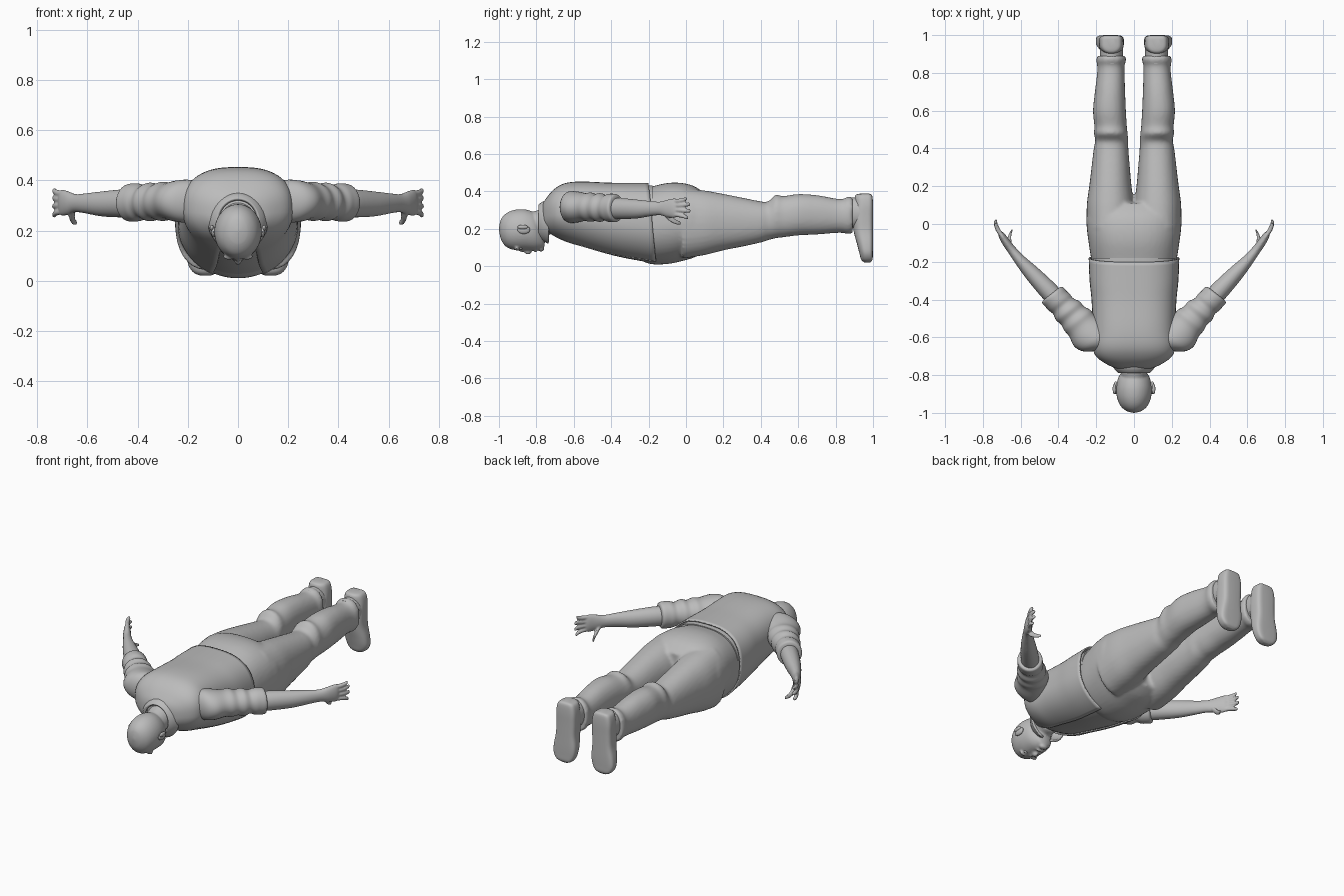
import bpy, bmesh, math
from mathutils import Vector

grey = bpy.data.materials.new("plain grey")
grey.diffuse_color = (0.5, 0.5, 0.5, 1)
X, Y, Z = Vector((1, 0, 0)), Vector((0, 1, 0)), Vector((0, 0, 1))


def smooth_rows(rows, steps):
    """Catmull-Rom interpolation between rows of numbers."""
    out = []
    for i in range(len(rows) - 1):
        a, b, c, d = (rows[max(i - 1, 0)], rows[i], rows[i + 1],
                      rows[min(i + 2, len(rows) - 1)])
        for s in range(steps):
            t = s / steps
            out.append([q + .5 * t * (r - p + t * (2 * p - 5 * q + 4 * r - w + t * (3 * (q - r) + w - p)))
                        for p, q, r, w in zip(a, b, c, d)])
    return out + [list(rows[-1])]


def loft(bm, rows, u=X, v=Z, n=32, steps=4, top=2, low=2, tilt=0, gap=None):
    """Rows are (x, y, z, radius along u, radius along v); gap leaves the low side open."""
    rings = []
    rows = smooth_rows(rows, steps)
    for k, (x, y, z, ru, rv) in enumerate(rows):
        ru, rv = max(ru, .001), max(rv, .001)
        a = 0
        if gap:
            f = k / (len(rows) - 1)
            a = math.asin(min(.9, (gap[0] + (gap[1] - gap[0]) * f) / ru))
        ring = []
        for i in range(n + 1 if gap else n):
            ang = -math.pi / 2 + a + (2 * math.pi - 2 * a) * i / n
            c, s = math.cos(ang), math.sin(ang)
            e = 2 / (top if s > 0 else low)
            p = (Vector((x, y, z)) + u * ru * math.copysign(abs(c) ** e, c)
                 + v * rv * math.copysign(abs(s) ** e, s))
            p.y -= tilt * s * k / len(rows)
            ring.append(bm.verts.new(p))
        rings.append(ring)
    for r, q in zip(rings, rings[1:]):
        m = len(r)
        for i in range(m - 1 if gap else m):
            bm.faces.new((r[i], r[(i + 1) % m], q[(i + 1) % m], q[i]))
    if not gap:
        bm.faces.new(rings[0])
        bm.faces.new(rings[-1])


def ball(bm, centre, size):
    r = bmesh.ops.create_uvsphere(bm, u_segments=20, v_segments=12, radius=1)
    for w in r["verts"]:
        w.co = Vector([c + a * s for c, a, s in zip(centre, w.co, size)])


def finish(name, bm, mirror=False, voxel=0, smooth=3, thick=0):
    bmesh.ops.recalc_face_normals(bm, faces=bm.faces)
    me = bpy.data.meshes.new(name)
    bm.to_mesh(me)
    bm.free()
    me.materials.append(grey)
    ob = bpy.data.objects.new(name, me)
    bpy.context.collection.objects.link(ob)
    bpy.ops.object.select_all(action='DESELECT')
    ob.select_set(True)
    bpy.context.view_layer.objects.active = ob
    if voxel:
        m = ob.modifiers.new("blend", 'REMESH')
        m.mode, m.voxel_size, m.use_smooth_shade = 'VOXEL', voxel, True
        m = ob.modifiers.new("soften", 'SMOOTH')
        m.iterations = smooth
    if thick:
        m = ob.modifiers.new("cloth", 'SOLIDIFY')
        m.thickness, m.offset = thick, 0
    if mirror:
        ob.modifiers.new("mirror", 'MIRROR').use_mirror_merge = False
    if voxel:
        me.shade_smooth()
    else:
        bpy.ops.object.shade_smooth_by_angle(angle=math.radians(45))
    return ob


def spans(rows, shrink=0):
    """(y, half width, low z, high z) to loft rows."""
    return [(0, y, (a + b) / 2, w - shrink, (b - a) / 2 - shrink) for y, w, a, b in rows]


# Jacket, open down the chest, and the shirt inside it
torso = [(-.765, .08, .19, .33), (-.745, .135, .18, .36), (-.70, .20, .15, .41), (-.64, .222, .12, .443),
         (-.55, .218, .09, .453), (-.40, .225, .047, .447), (-.30, .235, .025, .446), (-.18, .24, .004, .446)]
bm = bmesh.new()
loft(bm, spans(torso, .004), n=56, top=2.7, tilt=.022, gap=(.04, .10))
finish("jacket", bm, thick=.008)
bm = bmesh.new()
loft(bm, spans(torso, .014), n=48, top=2.7)
finish("shirt", bm)

# Trousers: hips and two legs blended together
bm = bmesh.new()
loft(bm, spans([(-.26, .20, .04, .41), (-.19, .225, .012, .425), (-.1, .24, .012, .445),
                (-.02, .25, .028, .445), (.05, .25, .05, .425), (.11, .22, .09, .38)]), n=48, top=2.5)
leg = [(-.02, .0, .25, .04, .42), (.1, .0, .25, .06, .405), (.2, .013, .237, .085, .387),
       (.3, .022, .225, .105, .367), (.4, .03, .213, .127, .347), (.44, .03, .205, .14, .347),
       (.48, .034, .212, .15, .382), (.52, .038, .21, .155, .375), (.6, .043, .217, .165, .386),
       (.7, .047, .207, .17, .38), (.8, .05, .195, .178, .362), (.84, .05, .195, .178, .36),
       (.865, .042, .2, .172, .372), (.89, .044, .198, .176, .37)]
for s in (1, -1):
    loft(bm, [(s * (a + b) / 2, y, (c + d) / 2, (b - a) / 2, (d - c) / 2) for y, a, b, c, d in leg],
         top=2.2, low=2.2)
finish("trousers", bm, voxel=.01, smooth=4)

# Shoes: ankle plus foot hanging toe down, flat sole at the end
bm = bmesh.new()
loft(bm, [(.12, .85, .285, .06, .08), (.12, .96, .285, .062, .085)])
loft(bm, [(.12, .955, .388, .02, .025), (.12, .95, .378, .05, .045), (.12, .95, .33, .063, .05),
          (.12, .945, .26, .064, .055), (.122, .948, .19, .064, .052), (.126, .957, .12, .073, .043),
          (.13, .963, .07, .07, .036), (.13, .967, .035, .05, .03), (.13, .97, .02, .02, .015)],
     u=X, v=Y, top=4.5, low=2.2)
finish("shoes", bm, mirror=True)

# Sleeves with soft folds and a rolled cuff
side = Vector((.78, -.62, 0))
bm = bmesh.new()
loft(bm, [(.15, -.635, .315, .06, .07), (.195, -.615, .317, .095, .085), (.235, -.585, .317, .103, .083),
          (.275, -.54, .317, .088, .074), (.30, -.51, .316, .088, .078), (.325, -.485, .314, .078, .07),
          (.35, -.46, .314, .08, .077), (.375, -.435, .313, .068, .066), (.395, -.415, .312, .071, .074),
          (.41, -.40, .312, .07, .076), (.432, -.376, .311, .069, .074), (.438, -.37, .311, .055, .058)],
     u=side)
finish("sleeves", bm, mirror=True)

# Bare forearms, palms, fingers and thumbs
bm = bmesh.new()
loft(bm, [(.40, -.41, .308, .05, .055), (.46, -.345, .308, .05, .056), (.54, -.26, .306, .042, .05),
          (.60, -.195, .308, .031, .041), (.645, -.14, .309, .024, .036), (.675, -.10, .309, .022, .046),
          (.70, -.062, .311, .018, .052), (.71, -.045, .311, .01, .045)], u=side)
for i, (z, tip) in enumerate([(.349, .005), (.325, .022), (.3, .024), (.274, .012)]):
    zt = z + (.012, .006, -.004, -.014)[i]
    loft(bm, [(.69, -.075, z, .01, .01), (.715, -.04, z, .0125, .0125),
              (.73, -.01, (z + zt) / 2, .0115, .0115), (.733, tip - .006, zt, .01, .01),
              (.733, tip, zt, .004, .004)], n=12, u=side)
loft(bm, [(.655, -.12, .295, .014, .018), (.662, -.09, .262, .016, .018), (.658, -.06, .24, .013, .014),
          (.648, -.035, .231, .011, .011), (.645, -.027, .229, .004, .004)], n=12, u=side)
finish("forearms_and_hands", bm, mirror=True, voxel=.005, smooth=2)

# Head facing down, with neck, brow, nose, lips and chin
bm = bmesh.new()
loft(bm, spans([(-1, .004, .195, .205), (-.99, .04, .145, .25), (-.965, .07, .107, .28),
                (-.93, .087, .09, .298), (-.89, .094, .085, .305), (-.85, .092, .084, .302),
                (-.81, .082, .083, .285), (-.78, .062, .088, .24), (-.762, .04, .095, .19),
                (-.755, .01, .12, .15)]), n=40)
loft(bm, [(0, -.88, .215, .06, .07), (0, -.81, .222, .066, .072), (0, -.72, .25, .075, .08)])
ball(bm, (0, -.845, .079), (.014, .02, .016))
ball(bm, (0, -.865, .085), (.01, .03, .01))
ball(bm, (0, -.805, .082), (.024, .007, .008))
ball(bm, (0, -.775, .094), (.026, .018, .016))
for s in (1, -1):
    ball(bm, (s * .035, -.905, .095), (.026, .009, .012))
finish("head", bm, voxel=.006, smooth=3)

# Eyes and ears
bm = bmesh.new()
ball(bm, (.034, -.883, .1), (.014, .01, .012))
finish("eyes", bm, mirror=True)
bm = bmesh.new()
ball(bm, (.097, -.867, .195), (.011, .034, .022))
ball(bm, (.104, -.873, .21), (.009, .028, .012))
finish("ears", bm, mirror=True)

# Collar around the neck
bm = bmesh.new()
loft(bm, [(0, -.735, .235, .115, .115), (0, -.765, .238, .098, .102), (0, -.785, .236, .08, .088)],
     gap=(.035, .03))
finish("collar", bm, thick=.012)
